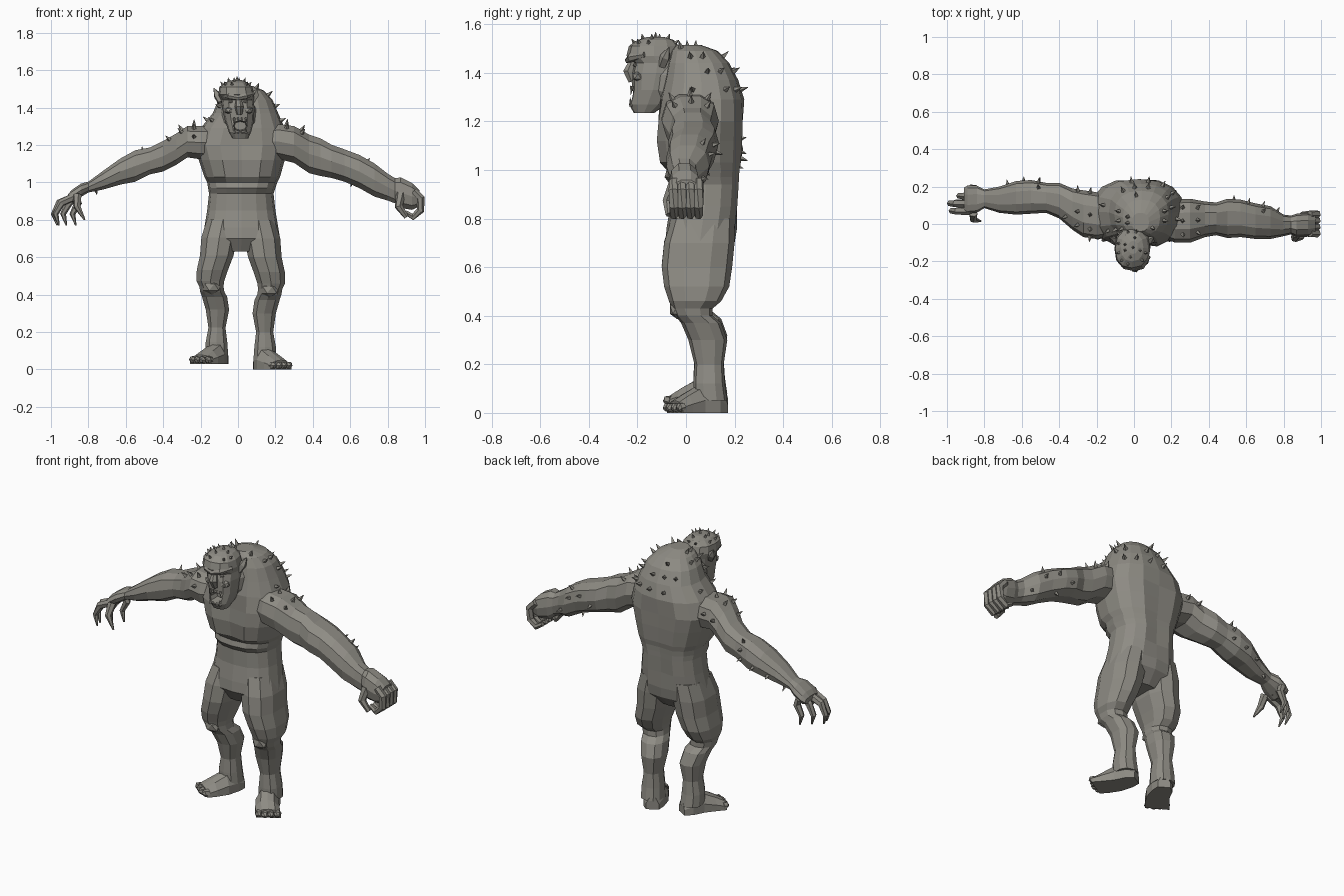
import bpy, bmesh, math, random
from mathutils import Vector

cube = bpy.data.objects.get("Cube")
if cube:
    bpy.data.objects.remove(cube, do_unlink=True)

skin = bpy.data.materials.new("stone_grey_skin")
skin.use_nodes = True
tone = (0.27, 0.26, 0.23, 1)
skin.diffuse_color = tone
skin.node_tree.nodes["Principled BSDF"].inputs["Base Color"].default_value = tone


def finish(name, bm):
    bmesh.ops.recalc_face_normals(bm, faces=bm.faces)
    mesh = bpy.data.meshes.new(name)
    bm.to_mesh(mesh)
    bm.free()
    mesh.materials.append(skin)
    ob = bpy.data.objects.new(name, mesh)
    bpy.context.collection.objects.link(ob)
    return ob


def skin_rings(bm, rings):
    """Bridge matching rings of points and cap both ends."""
    loops = [[bm.verts.new(p) for p in ring] for ring in rings]
    n = len(loops[0])
    for a, b in zip(loops, loops[1:]):
        for i in range(n):
            j = (i + 1) % n
            bm.faces.new((a[i], a[j], b[j], b[i]))
    bm.faces.new(loops[0])
    bm.faces.new(loops[-1][::-1])


def oval(axis, pos, a0, a1, b0, b1, n, power=2.4):
    """Rounded section across an axis, given its extents on the other two."""
    pts = []
    for i in range(n):
        t = -math.pi / 2 + math.tau * i / n
        c, s = math.cos(t), math.sin(t)
        a = (a0 + a1) / 2 + (a1 - a0) / 2 * math.copysign(abs(c) ** (2 / power), c)
        b = (b0 + b1) / 2 + (b1 - b0) / 2 * math.copysign(abs(s) ** (2 / power), s)
        pts.append(Vector({"x": (pos, b, a), "y": (a, pos, b), "z": (a, b, pos)}[axis]))
    return pts


def loft(name, axis, sections, n):
    bm = bmesh.new()
    skin_rings(bm, [oval(axis, *s, n) for s in sections])
    return finish(name, bm)


def tubes(name, items, n=6):
    """Tapered tubes, each a path of points with a radius per point."""
    bm = bmesh.new()
    for path, radii in items:
        path = [Vector(p) for p in path]
        rings = []
        for k, p in enumerate(path):
            d = path[min(k + 1, len(path) - 1)] - path[max(k - 1, 0)]
            side = d.cross(Vector((0.13, 0.9, 0.4))).normalized()
            up = d.cross(side).normalized()
            rings.append([p + radii[k] * (side * math.cos(math.tau * i / n) + up * math.sin(math.tau * i / n))
                          for i in range(n)])
        skin_rings(bm, rings)
    return finish(name, bm)


def lump(name, centre, size):
    bm = bmesh.new()
    bmesh.ops.create_icosphere(bm, subdivisions=1, radius=1)
    for v in bm.verts:
        v.co = Vector(centre) + v.co * Vector(size)
    return finish(name, bm)


def spikes(name, ob, test, count, seed, r=0.015, h=0.034):
    """Scatter thorns over the faces that pass a test."""
    rng = random.Random(seed)
    spots = [(f.center.copy(), f.normal.copy()) for f in ob.data.polygons if test(f.center, f.normal)]
    spots = rng.sample(spots, min(count, len(spots)))
    tubes(name, [((c - d * 0.008, c + d * h), (r, 0.001)) for c, d in spots], 4)


# Torso with chest split and spine groove
torso_sections = [
    (.63, -.07, .10, -.04, .14), (.70, -.185, .225, -.085, .20), (.76, -.18, .215, -.08, .21),
    (.85, -.165, .20, -.065, .22), (.94, -.155, .19, -.065, .226), (.97, -.16, .20, -.088, .228),
    (1.0, -.165, .21, -.08, .23), (1.03, -.18, .225, -.118, .237), (1.12, -.21, .25, -.132, .243),
    (1.2, -.235, .27, -.125, .245), (1.29, -.20, .25, -.11, .24), (1.37, -.135, .215, -.09, .215),
    (1.44, -.105, .185, -.075, .178), (1.49, -.06, .14, -.06, .13), (1.515, -.01, .08, -.04, .06)]
bm = bmesh.new()
rings = [oval("z", *s, 16) for s in torso_sections]
for ring in rings:
    z = ring[0].z
    if 1.01 < z < 1.25:
        ring[0].y += 0.025
    if 0.8 < z < 1.25:
        ring[8].y -= 0.015
skin_rings(bm, rings)
torso = finish("torso", bm)
spikes("back_spikes", torso, lambda c, d: c.z > 1.32 and c.y > -.04 and d.z > .1, 22, 4)

# Neck and head
loft("neck", "y", [(.06, -.11, .15, 1.22, 1.46), (-.06, -.09, .11, 1.24, 1.46), (-.12, -.06, .08, 1.28, 1.44)], 10)
head = loft("head", "z", [
    (1.235, -.03, .055, -.215, -.13), (1.27, -.05, .07, -.235, -.08), (1.33, -.07, .085, -.222, -.05),
    (1.40, -.085, .088, -.225, -.02), (1.44, -.09, .084, -.215, -.02), (1.47, -.105, .087, -.245, -.02),
    (1.51, -.10, .077, -.235, -.03), (1.535, -.07, .05, -.2, -.05), (1.547, -.03, .02, -.16, -.09)], 12)
spikes("crown_spikes", head, lambda c, d: c.z > 1.5 and d.z > .2, 14, 2, .012, .02)

# Open mouth carved from the head
cutter = loft("mouth_cutter", "y", [(-.28, -.032, .056, 1.268, 1.338), (-.17, -.02, .044, 1.28, 1.325)], 8)
cutter.hide_render = True
cut = head.modifiers.new("mouth", "BOOLEAN")
cut.operation, cut.object, cut.solver = "DIFFERENCE", cutter, "EXACT"
bpy.context.view_layer.update()
carved = bpy.data.meshes.new_from_object(head.evaluated_get(bpy.context.evaluated_depsgraph_get()))
head.modifiers.clear()
head.data = carved
bpy.data.objects.remove(cutter, do_unlink=True)

# Teeth, nose, brow, eyes, cheeks and ears
teeth = []
for k in range(4):
    x = -.02 + k * .021
    long = .036 if k in (0, 3) else .018
    teeth.append((((x, -.222, 1.345), (x, -.228, 1.345 - long)), (.008, .001)))
    teeth.append((((x, -.226, 1.262), (x, -.23, 1.262 + long)), (.008, .001)))
tubes("teeth", teeth, 4)
tubes("nose", [(((.002, -.215, 1.46), (.006, -.236, 1.405), (.008, -.222, 1.365)), (.012, .024, .016))], 6)
tubes("brow", [(((-.09, -.17, 1.475), (-.045, -.226, 1.462), (0, -.238, 1.452), (.04, -.226, 1.462),
                 (.08, -.17, 1.475)), (.012, .018, .014, .018, .012))], 6)
for side, word in ((-1, "right"), (1, "left")):
    lump(word + "_eye", (side * .04, -.208, 1.432), (.014, .012, .009))
    lump(word + "_cheek", (.005 + side * .05, -.198, 1.385), (.028, .026, .022))
    tubes(word + "_ear", [((((side * .08) - .01, -.10, 1.43), (side * .10 - .01, -.085, 1.465),
                            (side * .118 - .012, -.07, 1.505)), (.02, .022, .002))], 5)

# Arms
left_arm = loft("left_arm", "x", [
    (.12, 1.14, 1.30, -.06, .12), (.22, 1.12, 1.315, -.10, .13), (.30, 1.10, 1.305, -.10, .135),
    (.38, 1.045, 1.26, -.07, .12), (.44, 1.03, 1.24, -.06, .115), (.50, 1.02, 1.205, -.075, .135),
    (.57, 1.0, 1.18, -.07, .13), (.65, .965, 1.15, -.08, .11), (.73, .92, 1.105, -.08, .095),
    (.80, .90, 1.05, -.065, .05), (.84, .885, 1.025, -.055, .045), (.87, .86, 1.03, -.07, .055),
    (.93, .85, 1.0, -.068, .06), (.97, .87, .96, -.055, .055)], 10)
right_arm = loft("right_arm", "x", [
    (-.10, 1.14, 1.30, -.06, .14), (-.20, 1.12, 1.305, -.08, .17), (-.27, 1.13, 1.305, -.07, .18),
    (-.33, 1.09, 1.265, -.03, .19), (-.40, 1.055, 1.225, .03, .22), (-.47, 1.04, 1.19, .06, .22),
    (-.55, 1.0, 1.175, .055, .235), (-.63, .985, 1.13, .05, .23), (-.72, .96, 1.065, .06, .20),
    (-.80, .945, 1.005, .085, .185), (-.84, .92, .995, .06, .205), (-.89, .89, .96, .055, .205),
    (-.91, .895, .935, .07, .195)], 10)
for word, arm, seed in (("left", left_arm, 3), ("right", right_arm, 7)):
    spikes(word + "_shoulder_spikes", arm, lambda c, d: .19 < abs(c.x) < .4 and d.z > .3, 8, seed)
    spikes(word + "_forearm_spikes", arm, lambda c, d: .5 < abs(c.x) < .78 and d.y > .1, 6, seed, .014, .03)

# Clenched left hand
thumb = (((.87, -.05, .94), (.86, -.075, .87), (.90, -.07, .815)), (.026, .022, .014))
tubes("left_fingers", [(((.94, y, .955), (.978, y, .915), (.975, y, .85), (.935, y, .815), (.895, y, .84)),
                        (.02, .022, .021, .019, .013)) for y in (-.05, -.016, .018, .052)] + [thumb])

# Hanging clawed right hand
claws = [(((-.86, .06, .93), (-.86, .025, .87), (-.82, .015, .80)), (.024, .019, .005))]
for y, tip in ((.07, -.975), (.11, -.985), (.15, -.935), (.19, -.885)):
    claws.append((((-.87, y, .925), (tip + .03, y, .89), (tip, y, .83), (tip + .018, y - .01, .77)),
                  (.022, .021, .016, .004)))
tubes("right_fingers", claws)

# Legs, knees and splayed feet; the right side is mirrored and stands slightly higher
leg_sections = [
    (.80, .02, .20, -.06, .20), (.70, .03, .23, -.09, .20), (.60, .05, .237, -.10, .19),
    (.52, .08, .254, -.09, .178), (.46, .10, .255, -.07, .145), (.43, .105, .24, -.058, .11),
    (.40, .10, .235, -.045, .11), (.37, .085, .225, -.02, .145), (.30, .075, .205, .01, .17),
    (.20, .095, .19, .035, .155), (.12, .085, .205, .03, .16), (.05, .08, .205, .03, .17)]
foot_sections = [(.11, .155, .035, .07), (.13, .115, .055, .11), (.155, .05, .062, .115),
                 (.195, -.005, .066, .08), (.23, -.045, .066, .05)]
along = Vector((.5, -.86, 0))
across = Vector((.86, .5, 0))
for mirror, word in ((False, "left"), (True, "right")):
    def place(p):
        x, y, z = p
        return Vector((.03 - x, y, z + .03 * (1 - z / .85))) if mirror else Vector(p)

    bm = bmesh.new()
    skin_rings(bm, [[place(p) for p in oval("z", *s, 10)] for s in leg_sections])
    finish(word + "_leg", bm)

    lump(word + "_kneecap", place((.17, -.035, .425)), (.052, .036, .04))

    bm = bmesh.new()
    outline = ((-1, 0), (1, 0), (1, .45), (.55, .9), (0, 1), (-.55, .9), (-1, .45))
    skin_rings(bm, [[place(Vector((x, y, 0)) + across * (w * u) + Vector((0, 0, h * v))) for u, v in outline]
                    for x, y, w, h in foot_sections])
    finish(word + "_foot", bm)

    toes = []
    for k in (-1.5, -.5, .5, 1.5):
        base = Vector((.222, -.035, .022)) + across * (k * .033)
        reach = .04 - .006 * abs(k + .5)
        toes.append(((place(base), place(base + along * reach * .7),
                      place(base + along * reach - Vector((0, 0, .006)))), (.021, .02, .01)))
    tubes(word + "_toes", toes)
